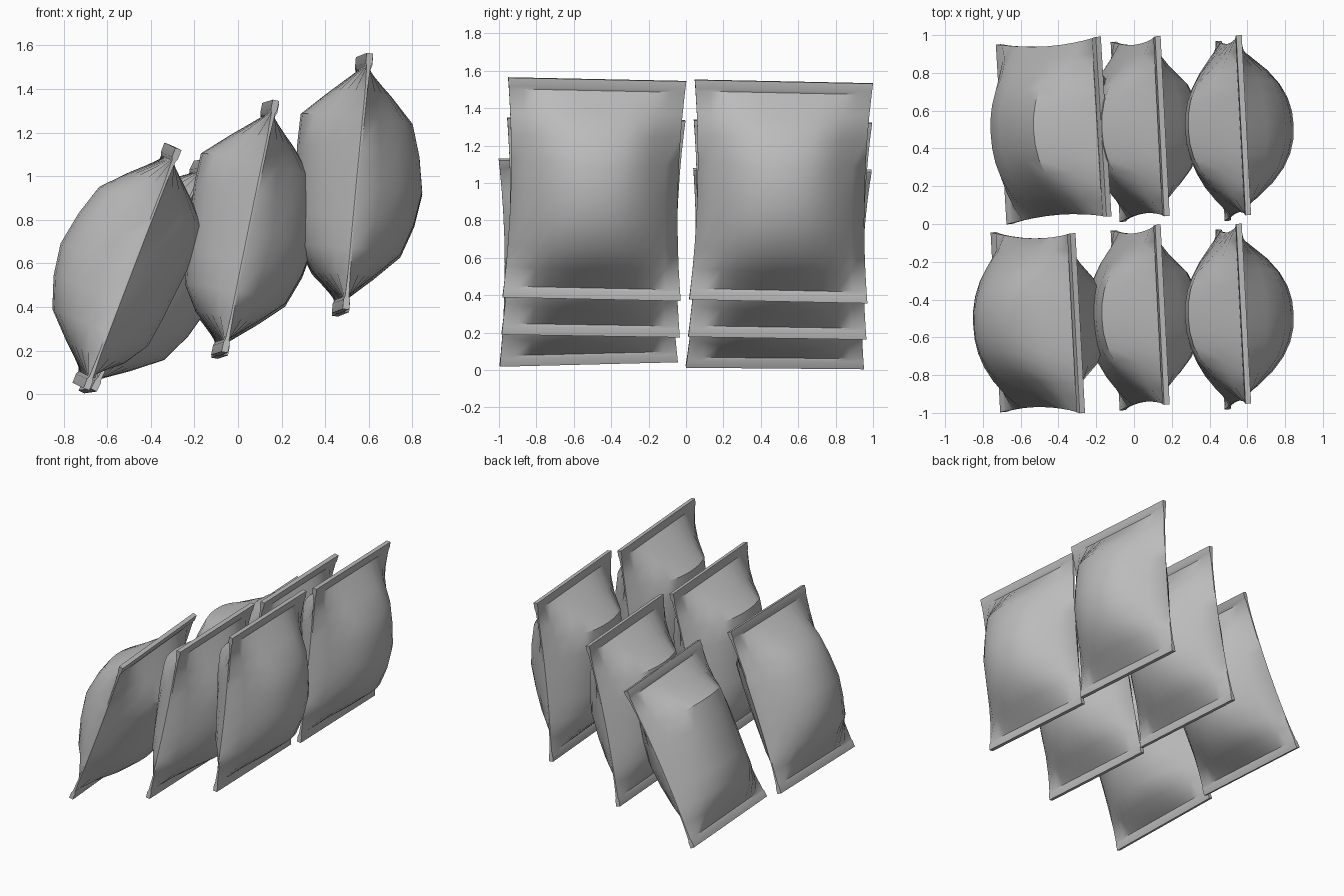
import bpy
import bmesh
from mathutils import Vector

if "Cube" in bpy.data.objects:
    bpy.data.objects.remove(bpy.data.objects["Cube"])

foil = bpy.data.materials.new("grey_foil")
foil.use_nodes = True
GREY = (0.5, 0.5, 0.5, 1)
foil.diffuse_color = GREY
foil.node_tree.nodes["Principled BSDF"].inputs["Base Color"].default_value = GREY

# Rows up the bag: height, full-side bulge, flat-side bulge
ROWS = [(0, .015, .015), (.045, .015, .015), (.06, .009, .009),
        (.17, .13, .14), (.285, .245, .215), (.43, .295, .235),
        (.58, .318, .25), (.74, .29, .265), (.885, .245, .262),
        (1.0, .135, .14), (1.12, .009, .009), (1.135, .015, .015), (1.18, .015, .015)]
LENGTH = 1.18
COLUMNS = 12


def half_width(h):
    # Sides draw in as the middle swells
    s = 2 * h / LENGTH - 1
    return .447 + .03 * s * s


def thickness(h, w, bulge):
    if bulge < .02:
        return bulge
    curve = 1 - abs(w) ** 2.3
    # Tucks pressed in beside the upper corners
    tuck = max(0, 1 - abs(h - .88) / .25) * max(0, 1 - abs(abs(w) - .83) / .3)
    return .005 + bulge * curve * (1 - (.4 if w > 0 else .2) * tuck)


def bag(name, bottom, top, across):
    bottom, top = Vector(bottom), Vector(top)
    up = (top - bottom).normalized()
    across = Vector(across)
    across = (across - up * across.dot(up)).normalized()
    out = across.cross(up)
    bm = bmesh.new()

    # Closed ring of points for each row
    rings = []
    for h, full, flat in ROWS:
        ring = []
        for side, bulge in ((1, full), (-1, flat)):
            for i in range(COLUMNS + 1):
                w = side * (2 * i / COLUMNS - 1)
                p = bottom + up * h + across * w * half_width(h)
                ring.append(bm.verts.new(p + out * side * thickness(h, w, bulge)))
        rings.append(ring)
    count = len(rings[0])
    for a, b in zip(rings, rings[1:]):
        for i in range(count):
            j = (i + 1) % count
            bm.faces.new((a[i], a[j], b[j], b[i]))

    # Seal ends
    for ring in (rings[0], rings[-1]):
        for i in range(COLUMNS):
            bm.faces.new((ring[i], ring[i + 1], ring[count - 2 - i], ring[count - 1 - i]))
    bmesh.ops.recalc_face_normals(bm, faces=bm.faces)

    mesh = bpy.data.meshes.new(name)
    bm.to_mesh(mesh)
    bm.free()
    mesh.materials.append(foil)
    obj = bpy.data.objects.new(name, mesh)
    bpy.context.collection.objects.link(obj)
    bpy.ops.object.select_all(action="DESELECT")
    obj.select_set(True)
    bpy.context.view_layer.objects.active = obj
    bpy.ops.object.shade_smooth_by_angle(angle=.7)


# Upright and middle bags, repeated in both rows
ACROSS = (-.05, .95, -.025)
for row, y, drop in (("front", 0, 0), ("back", .998, .012)):
    bag(row + "_upright_bag", (.47, -.505 + y, .38 - drop), (.58, -.475 + y, 1.55 - drop), ACROSS)
    bag(row + "_middle_bag", (-.085, -.51 + y, .185 - drop), (.15, -.48 + y, 1.34 - drop), ACROSS)

# Leaning bags; the front one is turned round
bag("front_leaning_bag", (-.72, -.52, .035), (-.305, -.525, 1.12), (.05, -.95, -.025))
bag("back_leaning_bag", (-.69, .475, .015), (-.165, .515, 1.06), (-.055, .95, -.005))
